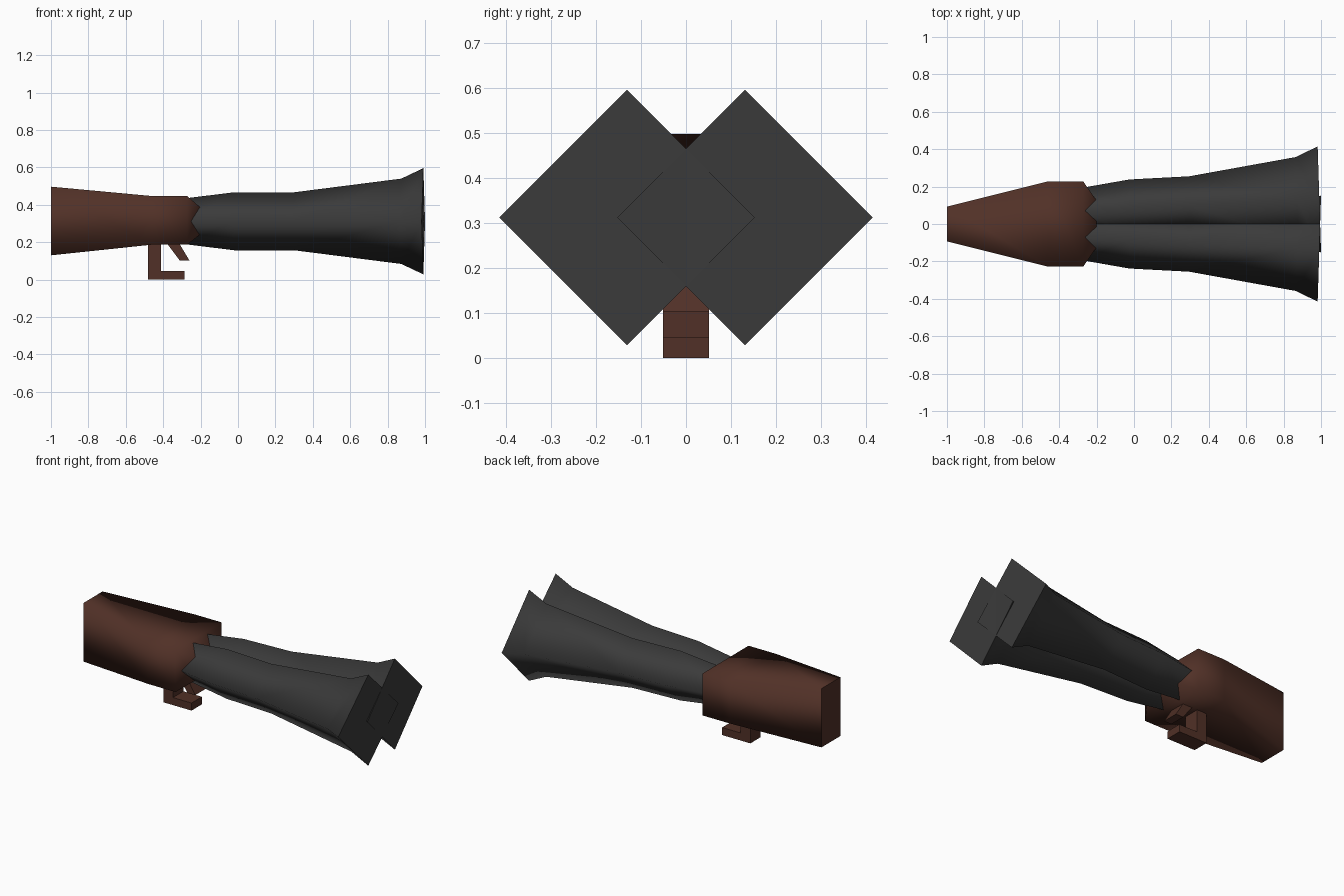
import bpy, bmesh

if "Cube" in bpy.data.objects:
    bpy.data.objects.remove(bpy.data.objects["Cube"])


def material(name, rgb):
    m = bpy.data.materials.new(name)
    m.diffuse_color = (*rgb, 1)
    m.use_nodes = True
    m.node_tree.nodes["Principled BSDF"].inputs["Base Color"].default_value = m.diffuse_color
    return m


wood = material("brown wood", (0.082, 0.030, 0.020))
metal = material("dark grey metal", (0.043, 0.043, 0.043))


def loft(name, rings, mat, smooth=True):
    """Skin a list of equal-sized rings and cap both ends."""
    bm = bmesh.new()
    vr = [[bm.verts.new(p) for p in ring] for ring in rings]
    n = len(vr[0])
    for a, b in zip(vr, vr[1:]):
        for i in range(n):
            j = (i + 1) % n
            bm.faces.new((a[i], a[j], b[j], b[i])).smooth = smooth
    bm.faces.new(vr[0][::-1])
    bm.faces.new(vr[-1])
    bmesh.ops.recalc_face_normals(bm, faces=bm.faces)
    me = bpy.data.meshes.new(name)
    bm.to_mesh(me)
    bm.free()
    me.materials.append(mat)
    ob = bpy.data.objects.new(name, me)
    bpy.context.collection.objects.link(ob)
    return ob


# Stock: rectangular sections (x, half width, bottom, top)
stock = [(-1.0, 0.093, 0.13, 0.497), (-0.46, 0.228, 0.187, 0.447),
         (-0.272, 0.228, 0.187, 0.447), (-0.2, 0.125, 0.243, 0.385)]
loft("stock", [[(x, -w, b), (x, w, b), (x, w, t), (x, -w, t)]
               for x, w, b, t in stock], wood)

# Twin flared barrels: diamond sections (x, centre y, radius), splayed outward
barrel = [(-0.272, 0.07, 0.124), (-0.02, 0.083, 0.155), (0.3, 0.1, 0.155),
          (0.873, 0.13, 0.228), (0.991, 0.131, 0.284)]
TILT, CZ = 0.032, 0.312
for side, label in ((1, "left"), (-1, "right")):
    loft(label + "_barrel",
         [[(x - TILT * r, side * (c + r), CZ), (x, side * c, CZ + r),
           (x + TILT * r, side * (c - r), CZ), (x, side * c, CZ - r)]
          for x, c, r in barrel], metal)


def plate(name, profile, half):
    """Side profile in x and z, extruded across y."""
    loft(name, [[(x, y, z) for x, z in profile] for y in (-half, half)], wood, False)


# Trigger guard and trigger
plate("trigger_guard", [(-0.48, 0), (-0.285, 0), (-0.285, 0.047), (-0.413, 0.047),
                        (-0.413, 0.2), (-0.48, 0.2)], 0.051)
plate("trigger", [(-0.385, 0.2), (-0.318, 0.2), (-0.26, 0.103), (-0.312, 0.103)], 0.051)
